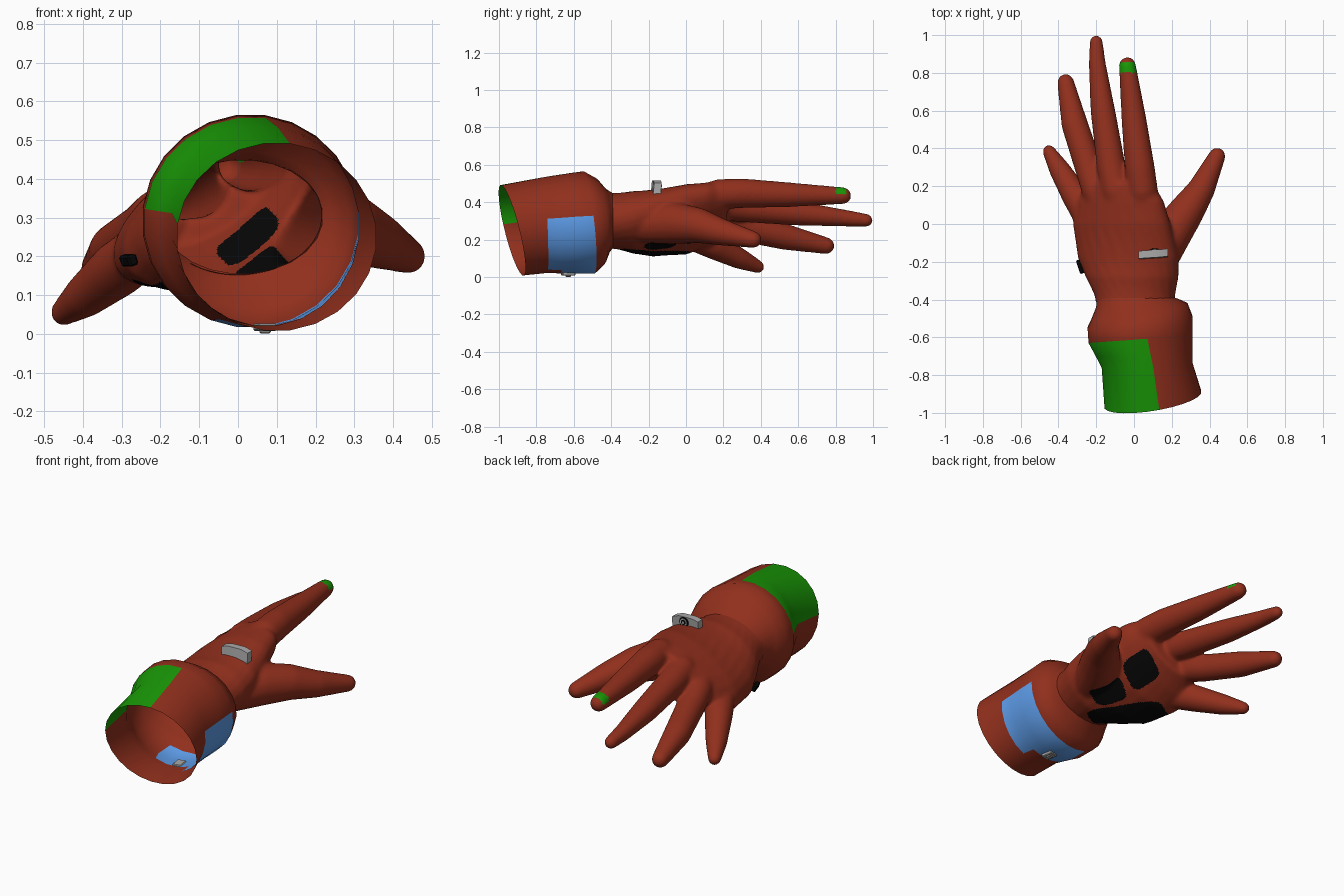
import bpy, bmesh, math
from mathutils import Vector, Matrix

if "Cube" in bpy.data.objects:
    bpy.data.objects.remove(bpy.data.objects["Cube"])


def material(name, rgb):
    m = bpy.data.materials.new(name)
    m.diffuse_color = (*rgb, 1)
    m.use_nodes = True
    m.node_tree.nodes["Principled BSDF"].inputs["Base Color"].default_value = m.diffuse_color
    return m


RED = material("rust_red", (0.285, 0.029, 0.012))
GREEN = material("green", (0.010, 0.32, 0.002))
BLUE = material("sky_blue", (0.11, 0.33, 0.80))
BLACK = material("black", (0.002, 0.002, 0.002))
SILVER = material("silver", (0.40, 0.40, 0.40))


def finish(bm, name, mats, angle=40):
    me = bpy.data.meshes.new(name)
    bm.to_mesh(me)
    bm.free()
    ob = bpy.data.objects.new(name, me)
    bpy.context.collection.objects.link(ob)
    for m in mats:
        me.materials.append(m)
    bpy.ops.object.select_all(action='DESELECT')
    ob.select_set(True)
    bpy.context.view_layer.objects.active = ob
    bpy.ops.object.shade_smooth_by_angle(angle=math.radians(angle))
    return ob


def loft(bm, rings, closed=True):
    """Bridge rings of points; returns the side faces, ring by ring."""
    vs = [[bm.verts.new(p) for p in r] for r in rings]
    n = len(vs[0])
    out = [[bm.faces.new((a[i], b[i], b[(i + 1) % n], a[(i + 1) % n])) for i in range(n)]
           for a, b in zip(vs, vs[1:])]
    if closed:
        bm.faces.new(vs[0])
        bm.faces.new(vs[-1][::-1])
    return out


def finger(bm, path):
    """Tapered round tube along (x, y, z, radius) points with a ball tip."""
    pts = [Vector(p[:3]) for p in path]
    rings = []
    for i, p in enumerate(pts):
        t = pts[min(i + 1, len(pts) - 1)] - pts[max(i - 1, 0)]
        q, r = t.to_track_quat('Y', 'Z'), path[i][3]
        rings.append([p + q @ Vector((r * math.cos(a), 0, r * math.sin(a)))
                      for a in (math.tau * k / 16 for k in range(16))])
    loft(bm, rings)
    bmesh.ops.create_uvsphere(bm, u_segments=16, v_segments=10, radius=path[-1][3],
                              matrix=Matrix.Translation(pts[-1]))


# ---- hand: palm and fingers fused into one smooth skin
bm = bmesh.new()
palm = []
for y, cx, cz, rx, rz, roll in [(-.48, .01, .305, .205, .15, 0), (-.38, .005, .30, .214, .15, 4),
                                (-.28, -.01, .292, .252, .163, 14), (-.18, -.03, .288, .282, .158, 22),
                                (0, -.065, .308, .288, .142, 30), (.12, -.072, .335, .262, .12, 32),
                                (.22, -.075, .36, .2, .098, 33)]:
    R = Matrix.Rotation(math.radians(-roll), 3, 'Y')
    palm.append([Vector((cx, y, cz)) + R @ Vector((rx * math.cos(a), 0, rz * math.sin(a)))
                 for a in (math.tau * k / 24 for k in range(24))])
loft(bm, palm)
for path in [
    [(.06, -.02, .40, .06), (.045, .18, .443, .082), (.03, .3, .448, .08), (.0, .55, .44, .067),
     (-.035, .84, .435, .046)],
    [(-.06, -.02, .37, .06), (-.095, .18, .385, .08), (-.12, .3, .37, .077), (-.165, .6, .34, .066),
     (-.195, .85, .315, .046), (-.2, .965, .303, .036)],
    [(-.15, -.02, .32, .06), (-.2, .18, .3, .078), (-.24, .3, .265, .075), (-.315, .53, .215, .071),
     (-.362, .75, .167, .046)],
    [(-.2, -.06, .25, .07), (-.31, .15, .167, .074), (-.395, .29, .097, .057), (-.45, .385, .055, .036)],
    [(.1, -.25, .28, .10), (.18, -.07, .29, .115), (.28, .07, .275, .095), (.36, .19, .24, .073),
     (.44, .36, .2, .046)],
]:
    finger(bm, path)
bmesh.ops.recalc_face_normals(bm, faces=bm.faces)
raw = finish(bm, "hand_raw", [])
mod = raw.modifiers.new("fuse", 'REMESH')
mod.mode, mod.voxel_size = 'VOXEL', 0.008
skin = bpy.data.meshes.new_from_object(raw.evaluated_get(bpy.context.evaluated_depsgraph_get()))
bpy.data.objects.remove(raw)

bm = bmesh.new()
bm.from_mesh(skin)
for _ in range(14):
    bmesh.ops.smooth_vert(bm, verts=bm.verts, factor=.5, use_axis_x=True, use_axis_y=True, use_axis_z=True)
bmesh.ops.delete(bm, geom=[f for f in bm.faces if f.calc_center_median().y < -.41], context='FACES')
bm.normal_update()

# palm pads: centre x, y, half length, half width, direction angle
PADS = [(-.105, -.18, .215, .1, 122), (.08, -.125, .095, .065, 115), (.025, .09, .088, .07, 105)]


def in_pad(c):
    for x, y, l, w, deg in PADS:
        d, a = c.xy - Vector((x, y)), math.radians(deg)
        u = d.x * math.cos(a) + d.y * math.sin(a)
        v = d.y * math.cos(a) - d.x * math.sin(a)
        if abs(u / l) ** 4 + abs(v / w) ** 4 < 1:
            return True
    return False


for f in bm.faces:
    c = f.calc_center_median()
    f.material_index = 0
    if f.normal.z < -.15 and in_pad(c):
        f.material_index = 1
    elif .8 < c.y < .855 and -.12 < c.x < .05 and f.normal.z > .15:
        f.material_index = 2      # fingertip patch on the index finger
finish(bm, "hand", [RED, BLACK, GREEN], 60)

# ---- cuff: open single-skin sleeve with a tilted rim
bm = bmesh.new()
rings = []
for y, cx, cz, rx, rz, kx, kz in [(-.93, .1, .25, .258, .243, .04, -.06), (-.75, .07, .278, .243, .258, .01, -.01),
                                  (-.68, .053, .282, .26, .265, .015, -.01), (-.61, .035, .287, .278, .272, .02, .0),
                                  (-.52, .032, .292, .28, .275, .03, -.03), (-.46, .03, .297, .255, .23, .04, -.02),
                                  (-.42, .02, .302, .222, .17, .02, -.01), (-.39, .01, .302, .209, .147, 0, 0)]:
    rings.append([])
    for k in range(24):
        a = math.radians(7.5 + 15 * k)
        c, s = math.cos(a), math.sin(a)
        rings[-1].append((cx + rx * c, y + kx * c + kz * s, cz + rz * s))
rows = loft(bm, rings, closed=False)
for r, row in enumerate(rows):
    for k, f in enumerate(row):
        if r < 3 and 5 <= k <= 10:
            f.material_index = 1      # green upper panel
        if 1 <= r <= 3 and (19 if r == 1 else 16) <= k <= 23:
            f.material_index = 2      # blue lower panel
bmesh.ops.recalc_face_normals(bm, faces=bm.faces)
finish(bm, "cuff", [RED, GREEN, BLUE], 60)


# ---- fittings
def box(name, loc, size, mat, rot=(0, 0, 0)):
    bm = bmesh.new()
    bmesh.ops.create_cube(bm, size=1, matrix=Matrix.Diagonal((*size, 1)))
    bmesh.ops.bevel(bm, geom=bm.edges[:], offset=min(size) * .2, segments=1, affect='EDGES')
    ob = finish(bm, name, [mat], 20)
    ob.location, ob.rotation_euler = loc, [math.radians(a) for a in rot]


def disc(name, loc, radius, depth, mat):
    bm = bmesh.new()
    bmesh.ops.create_cone(bm, cap_ends=True, segments=16, radius1=radius, radius2=radius, depth=depth,
                          matrix=Matrix.Rotation(math.pi / 2, 4, 'X'))
    finish(bm, name, [mat]).location = loc


# upright arched plate on the back of the hand, with a round dial
bm = bmesh.new()
loft(bm, [[(x, y + dy, z + dz) for dy, dz in ((-.02, -.026), (.02, -.026), (.025, .035), (-.015, .035))]
          for x, y, z in [(.025, -.168, .472), (.06, -.165, .482), (.14, -.16, .482), (.18, -.155, .468)]])
bmesh.ops.recalc_face_normals(bm, faces=bm.faces)
finish(bm, "knuckle_plate", [SILVER], 25)
for i, (r, m) in enumerate([(.028, BLACK), (.021, SILVER), (.014, BLACK), (.007, SILVER)]):
    disc("dial_ring_%d" % i, (.11, -.139 + .002 * i, .487), r, .008, m)
# clasps under the cuff and at the heel of the hand
box("cuff_clasp", (.07, -.63, .017), (.05, .07, .02), SILVER, (0, 0, 10))
box("cuff_clasp_bar", (.07, -.63, .011), (.03, .03, .02), SILVER)
box("heel_clasp", (-.282, -.225, .19), (.025, .075, .03), BLACK, (0, -20, 18))
